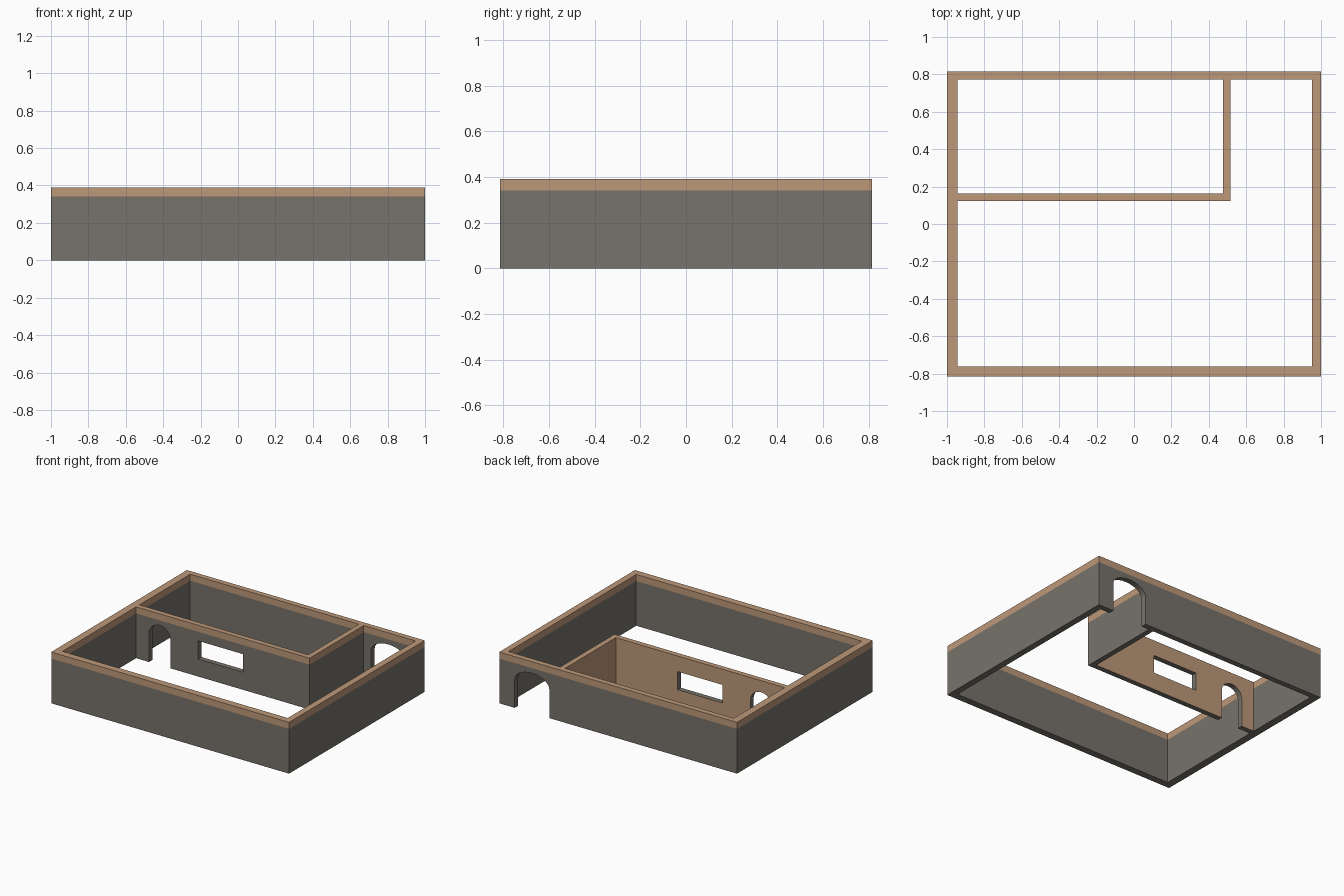
import bpy, bmesh, math

if "Cube" in bpy.data.objects:
    bpy.data.objects.remove(bpy.data.objects["Cube"])

H, TRIM = 0.39, 0.34          # wall height, start of the tan cap band


def make_mat(name, col):
    m = bpy.data.materials.new(name)
    m.diffuse_color = (*col, 1)
    m.use_nodes = True
    m.node_tree.nodes["Principled BSDF"].inputs["Base Color"].default_value = m.diffuse_color
    return m


GREY = make_mat("warm grey wall", (0.185, 0.168, 0.145))
TAN = make_mat("tan cap", (0.51, 0.315, 0.19))


def prism(name, pts, vec):
    """Extrude a flat outline of 3D points along vec."""
    bm = bmesh.new()
    f = bm.faces.new([bm.verts.new(p) for p in pts])
    r = bmesh.ops.extrude_face_region(bm, geom=[f])
    bmesh.ops.translate(bm, vec=vec, verts=[v for v in r["geom"] if isinstance(v, bmesh.types.BMVert)])
    bmesh.ops.recalc_face_normals(bm, faces=bm.faces)
    me = bpy.data.meshes.new(name)
    bm.to_mesh(me)
    bm.free()
    ob = bpy.data.objects.new(name, me)
    bpy.context.collection.objects.link(ob)
    return ob


def box(name, x0, x1, y0, y1, z0, z1):
    return prism(name, [(x0, y0, z0), (x1, y0, z0), (x1, y1, z0), (x0, y1, z0)], (0, 0, z1 - z0))


def arch(x0, x1, y0, y1, spring=0.217, top=0.302, n=16):
    """Doorway cutter with a half-oval head."""
    c, r = (x0 + x1) / 2, (x1 - x0) / 2
    pts = [(x0, y0, -0.1), (x1, y0, -0.1)]
    for i in range(n + 1):
        a = math.pi * i / n
        pts.append((c + r * math.cos(a), y0, spring + (top - spring) * math.sin(a)))
    return prism("arch_cutter", pts, (0, y1 - y0, 0))


def cut(ob, cutter):
    mod = ob.modifiers.new("cut", 'BOOLEAN')
    mod.operation, mod.solver, mod.object = 'DIFFERENCE', 'EXACT', cutter
    bpy.context.view_layer.objects.active = ob
    bpy.ops.object.modifier_apply(modifier=mod.name)
    bpy.data.objects.remove(cutter)


def paint(ob, is_tan, drop=lambda f: False):
    """Split at the cap line, remove hidden faces, colour by rule."""
    me = ob.data
    me.materials.clear()
    me.materials.append(GREY)
    me.materials.append(TAN)
    bm = bmesh.new()
    bm.from_mesh(me)
    bmesh.ops.bisect_plane(bm, geom=bm.verts[:] + bm.edges[:] + bm.faces[:],
                           plane_co=(0, 0, TRIM), plane_no=(0, 0, 1))
    bm.normal_update()
    for f in bm.faces:
        c = f.calc_center_median()
        f.material_index = int(c.z > TRIM or is_tan(c, f.normal))
        f.smooth = False
    bmesh.ops.delete(bm, geom=[f for f in bm.faces if drop(f)], context='FACES_ONLY')
    bm.to_mesh(me)
    bm.free()


# Outer walls: open ring with a wide arched doorway at the back
IX0, IX1, IY0, IY1 = -0.943, 0.952, -0.762, 0.773
outer = box("outer_walls", -1, 1, -0.815, 0.815, 0, H)
cut(outer, box("inside_cutter", IX0, IX1, IY0, IY1, -0.1, H + 0.1))
cut(outer, arch(0.579, 0.87, 0.7, 0.9))
paint(outer, lambda c, n: False)

# Partition: L-shaped wall around the back-left room
PX0, PX1, PY0, PY1 = 0.476, 0.516, 0.123, 0.163
plan = [(IX0, PY0), (PX1, PY0), (PX1, IY1), (PX0, IY1), (PX0, PY1), (IX0, PY1)]
part = prism("partition_walls", [(x, y, 0) for x, y in plan], (0, 0, H))
cut(part, arch(-0.835, -0.655, 0.05, 0.25))
cut(part, box("window_cutter", -0.422, -0.042, 0.05, 0.25, 0.133, 0.271))


def room_side(c, n):
    return (n.y > 0.9 and abs(c.y - PY1) < 0.003) or (n.x < -0.9 and abs(c.x - PX0) < 0.003)


def wall_end(f):
    c = f.calc_center_median()
    return abs(c.x - IX0) < 1e-4 or abs(c.y - IY1) < 1e-4


paint(part, room_side, wall_end)
